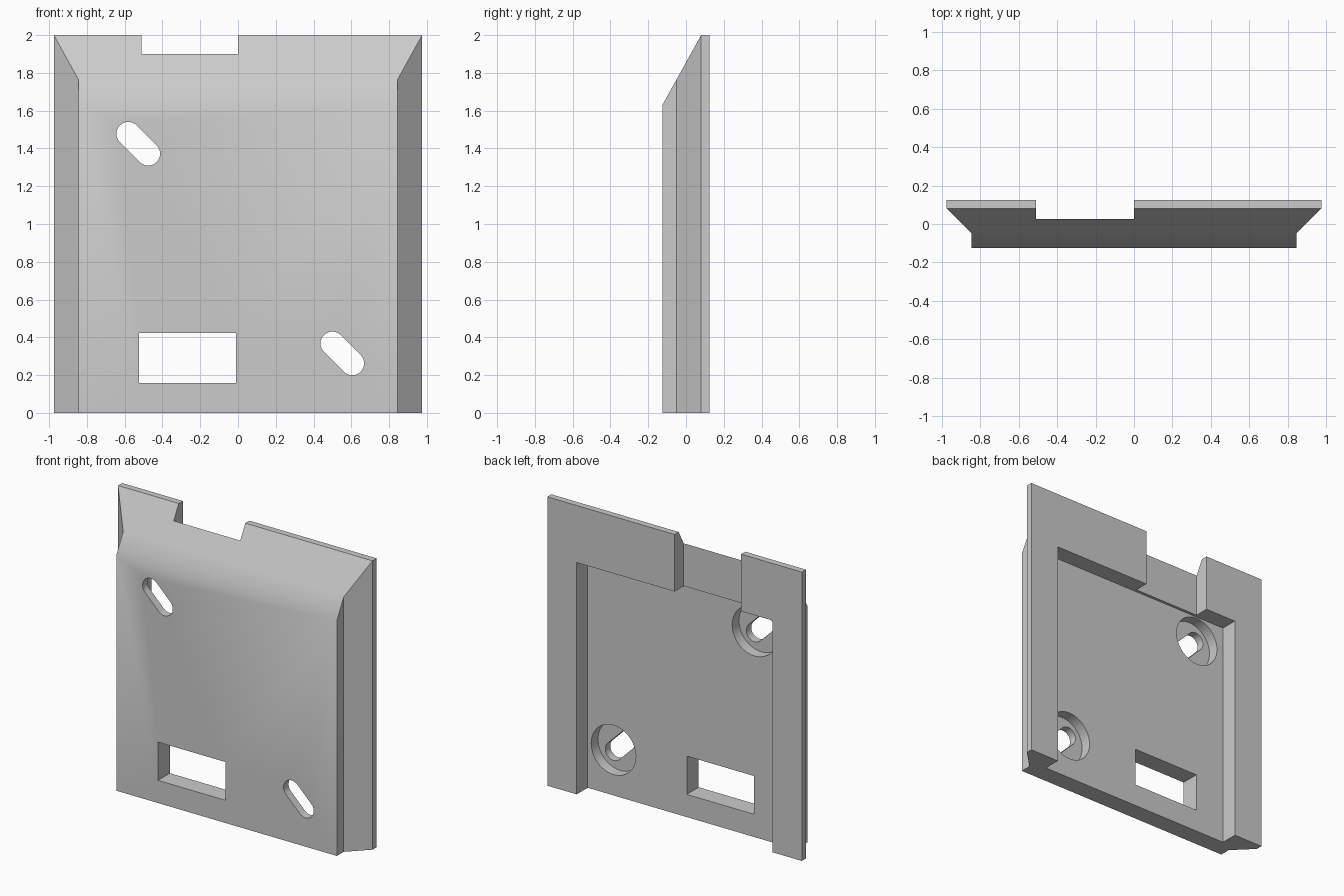
import bpy, bmesh, math
from mathutils import Vector

if "Cube" in bpy.data.objects:
    bpy.data.objects.remove(bpy.data.objects["Cube"])


def prism(name, outline, vec):
    """Extrude a planar outline (3D points) along vec into a closed solid."""
    bm = bmesh.new()
    face = bm.faces.new([bm.verts.new(p) for p in outline])
    res = bmesh.ops.extrude_face_region(bm, geom=[face])
    moved = [v for v in res["geom"] if isinstance(v, bmesh.types.BMVert)]
    bmesh.ops.translate(bm, verts=moved, vec=Vector(vec))
    bmesh.ops.recalc_face_normals(bm, faces=bm.faces)
    mesh = bpy.data.meshes.new(name)
    bm.to_mesh(mesh)
    bm.free()
    obj = bpy.data.objects.new(name, mesh)
    bpy.context.collection.objects.link(obj)
    return obj


def box(name, x0, x1, y0, y1, z0, z1):
    return prism(name, [(x0, y0, z0), (x1, y0, z0), (x1, y0, z1), (x0, y0, z1)],
                 (0, y1 - y0, 0))


def arc(cx, cz, r, a0, a1, n, y):
    return [(cx + r * math.cos(a0 + (a1 - a0) * i / n), y,
             cz + r * math.sin(a0 + (a1 - a0) * i / n)) for i in range(n + 1)]


# Plate with flared side flanges, extruded upward
half = [(0.845, -0.125), (0.845, -0.05), (0.975, 0.08), (0.975, 0.125)]
outline = half + [(-x, y) for x, y in reversed(half)]
plate = prism("mounting_plate", [(x, y, 0) for x, y in outline], (0, 0, 2))

# Sloped top front
cutters = [prism("top_slope_cutter",
                 [(-1.2, -0.125 - 0.205, 1.63 - 0.37), (-1.2, 0.08 + 0.205, 2.37),
                  (-1.2, -0.33, 2.37)], (2.4, 0, 0))]

# Back pocket, shallower notch through the top edge, window
cutters += [box("pocket_cutter", -0.75, 0.75, 0.005, 0.4, -0.2, 1.605),
            box("notch_cutter", -0.51, 0.0, 0.025, 0.4, 1.5, 2.3),
            box("window_cutter", -0.525, -0.01, -0.4, 0.4, 0.157, 0.422)]

# Diagonal screw slots with round recesses behind them
for cx, cz in ((-0.528, 1.425), (0.552, 0.315)):
    d, r, q = 0.0525, 0.063, math.pi / 4
    slot = (arc(cx + d, cz - d, r, -3 * q, q, 16, -0.4)
            + arc(cx - d, cz + d, r, q, 5 * q, 16, -0.4))
    cutters.append(prism("slot_cutter", slot, (0, 0.8, 0)))
    ring = arc(cx, cz, 0.171, 0, 2 * math.pi, 48, -0.07)[:-1]
    cutters.append(prism("recess_cutter", ring, (0, 0.13, 0)))

# Apply the cuts
bpy.context.view_layer.objects.active = plate
plate.select_set(True)
for cutter in cutters:
    mod = plate.modifiers.new("cut", 'BOOLEAN')
    mod.operation = 'DIFFERENCE'
    mod.solver = 'EXACT'
    mod.object = cutter
    bpy.ops.object.modifier_apply(modifier=mod.name)
    bpy.data.objects.remove(cutter)

# Single grey colour, soft bend at the slope, sharp edges elsewhere
grey = bpy.data.materials.new("grey")
grey.diffuse_color = (0.6, 0.6, 0.6, 1)
grey.use_nodes = True
grey.node_tree.nodes["Principled BSDF"].inputs["Base Color"].default_value = grey.diffuse_color
plate.data.materials.clear()
plate.data.materials.append(grey)
bpy.ops.object.shade_smooth_by_angle(angle=math.radians(30))
